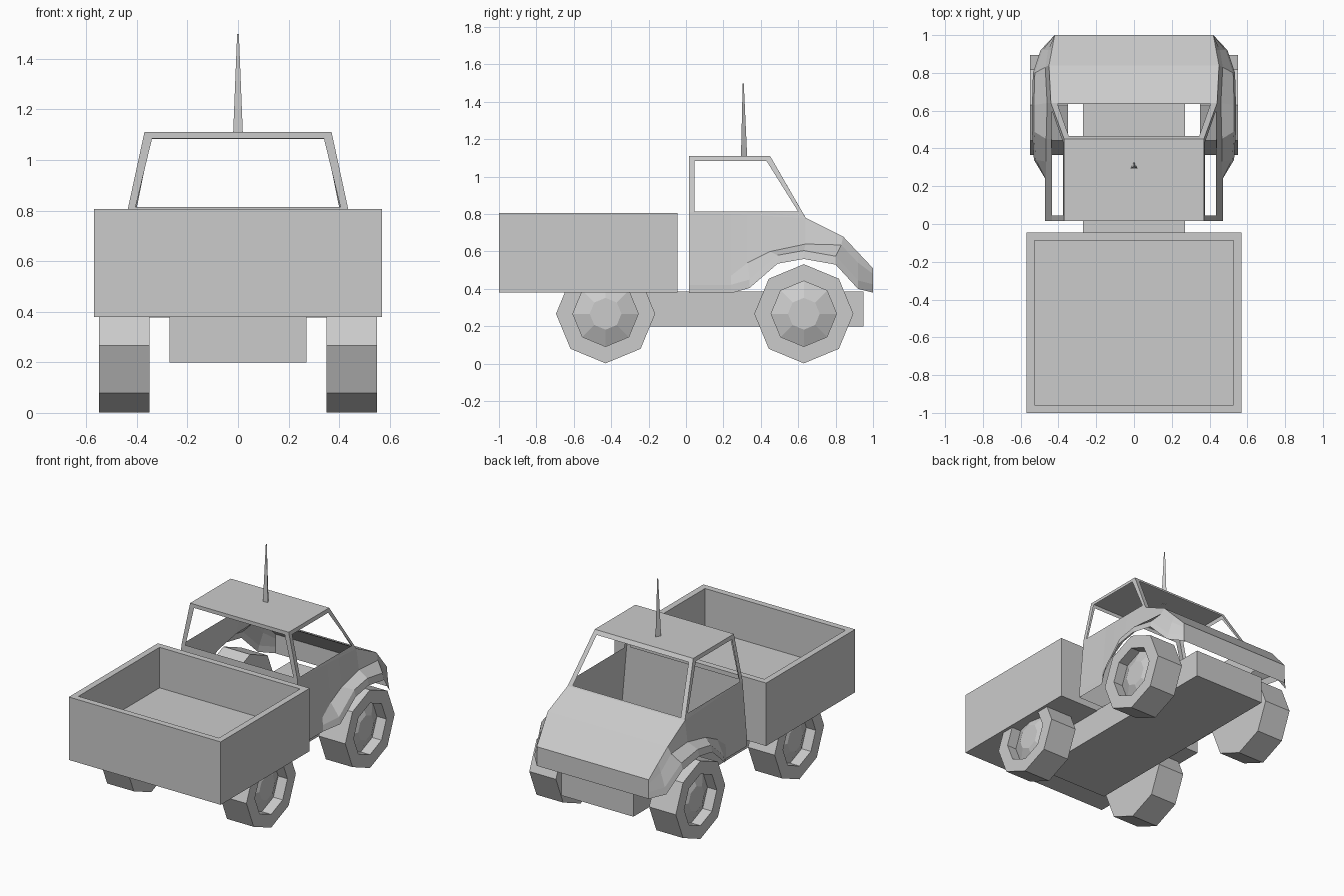
import bpy, bmesh, math
from mathutils import Matrix, Vector

if "Cube" in bpy.data.objects:
    bpy.data.objects.remove(bpy.data.objects["Cube"])


def finish(bm, name):
    bmesh.ops.remove_doubles(bm, verts=bm.verts, dist=0.0005)
    bmesh.ops.recalc_face_normals(bm, faces=bm.faces)
    me = bpy.data.meshes.new(name)
    bm.to_mesh(me)
    bm.free()
    ob = bpy.data.objects.new(name, me)
    bpy.context.collection.objects.link(ob)
    return ob


def box(bm, lo, hi):
    lo, hi = Vector(lo), Vector(hi)
    mat = Matrix.Translation((lo + hi) / 2) @ Matrix.Diagonal((*(hi - lo), 1))
    bmesh.ops.create_cube(bm, size=1, matrix=mat)


def strip(bm, a, b, closed=False):
    """Quads between two point rows."""
    n = len(a)
    for i in range(n if closed else n - 1):
        j = (i + 1) % n
        pts = []
        for p in (a[i], a[j], b[j], b[i]):
            if all((Vector(p) - Vector(q)).length > 0.0005 for q in pts):
                pts.append(p)
        if len(pts) > 2:
            bm.faces.new([bm.verts.new(p) for p in pts])


def flip(p):
    return (-p[0], p[1], p[2])


# Chassis block
bm = bmesh.new()
box(bm, (-0.27, -0.62, 0.20), (0.27, 0.95, 0.385))
finish(bm, "chassis")

# Open cargo bed: inset the top, then sink the floor
bm = bmesh.new()
box(bm, (-0.57, -1.0, 0.38), (0.57, -0.045, 0.807))
bm.normal_update()
top = max(bm.faces, key=lambda f: f.calc_center_median().z)
bmesh.ops.inset_region(bm, faces=[top], thickness=0.06)
floor = bmesh.ops.extrude_discrete_faces(bm, faces=[top])["faces"][0]
bmesh.ops.translate(bm, verts=floor.verts, vec=(0, 0, -0.275))
finish(bm, "cargo_bed")

# Eight-sided wheels with a recessed, domed rim
profile = [(0.35, 0), (0.35, 0.265), (0.55, 0.265), (0.55, 0.175),
           (0.48, 0.175), (0.52, 0.085), (0.52, 0)]
for y, place in ((-0.43, "front"), (0.63, "rear")):
    for side, hand in ((1, "right"), (-1, "left")):
        bm = bmesh.new()
        rings = [[(side * x, y + r * math.sin(k * math.pi / 4),
                   0.267 + r * math.cos(k * math.pi / 4)) for k in range(8)]
                 for x, r in profile]
        for a, b in zip(rings, rings[1:]):
            strip(bm, a, b, True)
        finish(bm, f"{place}_{hand}_wheel")

# Cab body rows, running from the bed end to the nose
lip = [(0.47, 0.015, 0.377), (0.47, 0.24, 0.377), (0.53, 0.34, 0.405),
       (0.54, 0.49, 0.535), (0.54, 0.63, 0.56), (0.535, 0.80, 0.53),
       (0.495, 0.92, 0.40), (0.42, 1.0, 0.38)]
crease = [(0.465, 0.015, 0.47), (0.465, 0.24, 0.47), (0.465, 0.33, 0.54),
          (0.465, 0.45, 0.60), (0.46, 0.64, 0.64), (0.47, 0.83, 0.635),
          (0.455, 0.92, 0.54), (0.42, 1.0, 0.48)]
belt = [(0.435, 0.015, 0.81), (0.435, 0.24, 0.81), (0.435, 0.33, 0.81),
        (0.435, 0.45, 0.81), (0.44, 0.64, 0.78), (0.45, 0.84, 0.68),
        (0.435, 0.92, 0.595), (0.42, 1.0, 0.51)]
fender = [(x - 0.01 * (x > 0.48), y, z + 0.045) for x, y, z in lip]
rows = [lip, fender, crease, belt]

bm = bmesh.new()
for a, b in zip(rows, rows[1:]):
    strip(bm, a, b)
    strip(bm, [flip(p) for p in a], [flip(p) for p in b])
# hood, nose and wall behind the seats
hood = belt[4:]
nose = [r[-1] for r in reversed(rows)]
wall = [r[0] for r in rows]
for row in (hood, nose, wall):
    strip(bm, row, [flip(p) for p in row])
finish(bm, "cab_body")

# Open window frames and roof
bm = bmesh.new()
side_out = [(0.435, 0.015, 0.81), (0.44, 0.64, 0.78),
            (0.37, 0.45, 1.11), (0.37, 0.015, 1.11)]
side_in = [(0.434, 0.045, 0.813), (0.434, 0.60, 0.813),
           (0.375, 0.43, 1.085), (0.375, 0.045, 1.085)]
strip(bm, side_out, side_in, True)
strip(bm, [flip(p) for p in side_out], [flip(p) for p in side_in], True)


def window(low_out, high_out, low_in, high_in):
    outer = [low_out, high_out, flip(high_out), flip(low_out)]
    inner = [low_in, high_in, flip(high_in), flip(low_in)]
    strip(bm, outer, inner, True)


window(side_out[0], side_out[3], (0.405, 0.015, 0.815), (0.34, 0.015, 1.085))
window(side_out[1], side_out[2], (0.405, 0.635, 0.789), (0.345, 0.465, 1.084))
strip(bm, side_out[2:], [flip(p) for p in side_out[2:]])
finish(bm, "cab_roof_and_pillars")

# Three-sided antenna
bm = bmesh.new()
bmesh.ops.create_cone(bm, cap_ends=True, segments=3, radius1=0.022, radius2=0.004,
                      depth=0.39, matrix=Matrix.Translation((0, 0.305, 1.303)))
finish(bm, "antenna")
